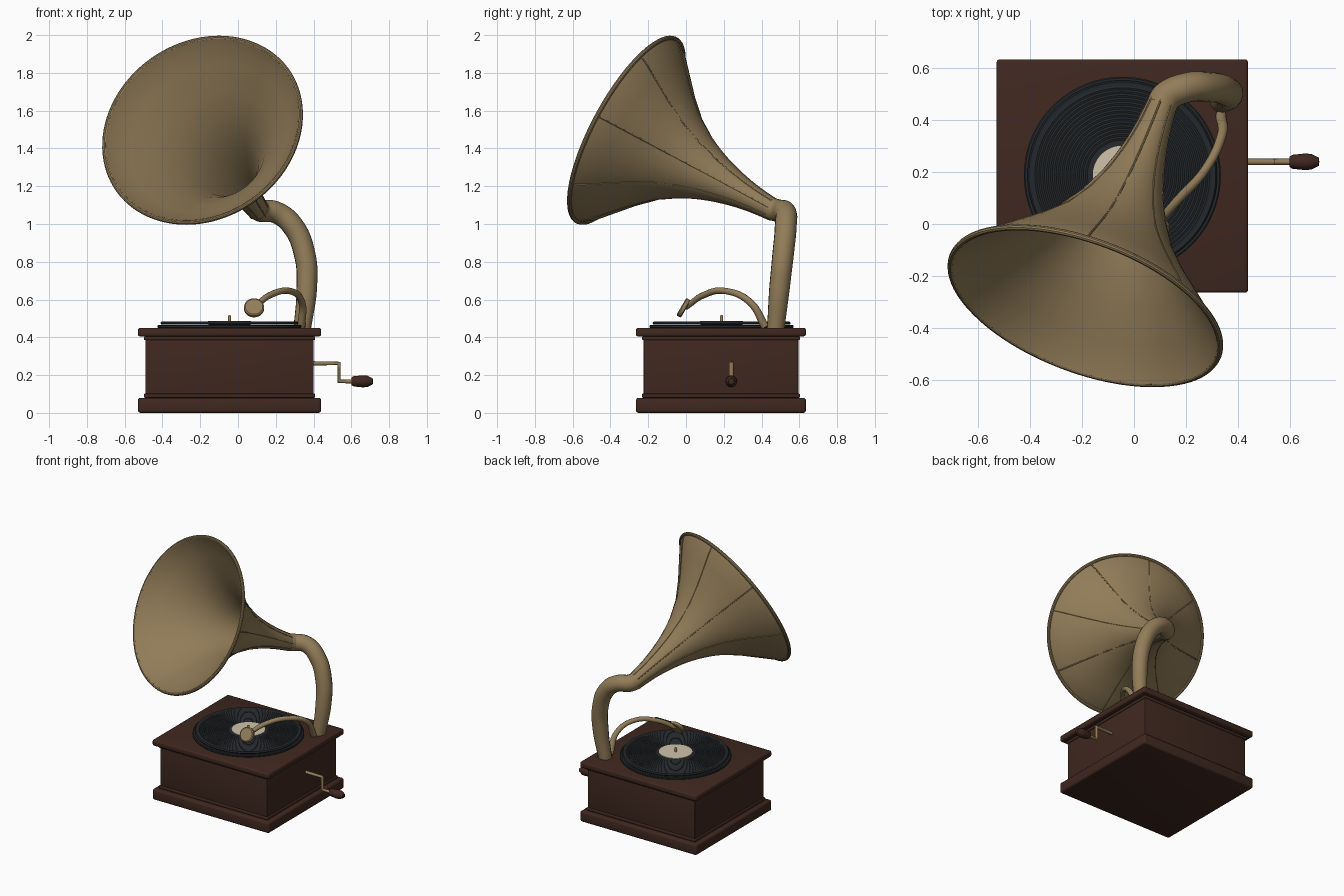
import bpy, bmesh, math
from mathutils import Vector

if "Cube" in bpy.data.objects:
    bpy.data.objects.remove(bpy.data.objects["Cube"])


def material(name, rgb):
    m = bpy.data.materials.new(name)
    m.diffuse_color = (*rgb, 1)
    m.use_nodes = True
    m.node_tree.nodes["Principled BSDF"].inputs["Base Color"].default_value = m.diffuse_color
    return m


BRASS = material("brass", (0.29, 0.205, 0.10))
WOOD = material("dark_wood", (0.05, 0.021, 0.014))
BLACK = material("black_disc", (0.018, 0.021, 0.024))
CREAM = material("cream", (0.62, 0.54, 0.40))


def smooth(ob, angle=35):
    bpy.ops.object.select_all(action='DESELECT')
    ob.select_set(True)
    bpy.context.view_layer.objects.active = ob
    bpy.ops.object.shade_smooth_by_angle(angle=math.radians(angle))


def finish(name, bm, mat):
    bmesh.ops.recalc_face_normals(bm, faces=bm.faces)
    me = bpy.data.meshes.new(name)
    bm.to_mesh(me)
    bm.free()
    me.materials.append(mat)
    ob = bpy.data.objects.new(name, me)
    bpy.context.collection.objects.link(ob)
    return ob


def box(name, lo, hi, mat, bevel=0.0):
    bm = bmesh.new()
    bmesh.ops.create_cube(bm, size=1)
    lo, hi = Vector(lo), Vector(hi)
    for v in bm.verts:
        v.co = (lo + hi) / 2 + v.co * (hi - lo)
    if bevel:
        bmesh.ops.bevel(bm, geom=bm.edges[:], offset=bevel, segments=3,
                        profile=0.5, affect='EDGES')
    ob = finish(name, bm, mat)
    smooth(ob)
    return ob


def lathe(name, profile, origin, axis, mat, seg=64, loop=False):
    """Spin (radius, height) points about an axis; loop joins last to first."""
    bm = bmesh.new()
    rings = []
    for r, h in profile:
        if r == 0:
            rings.append([bm.verts.new((0, 0, h))] * seg)
        else:
            rings.append([bm.verts.new((r * math.cos(2 * math.pi * i / seg),
                                        r * math.sin(2 * math.pi * i / seg), h))
                          for i in range(seg)])
    pairs = list(zip(rings, rings[1:])) + ([(rings[-1], rings[0])] if loop else [])
    for a, b in pairs:
        for i in range(seg):
            j = (i + 1) % seg
            bm.faces.new(list(dict.fromkeys((a[i], a[j], b[j], b[i]))))
    rot = Vector(axis).to_track_quat('Z', 'Y')
    for v in bm.verts:
        v.co = rot @ v.co + Vector(origin)
    ob = finish(name, bm, mat)
    smooth(ob)
    return ob


def tube(name, pts, radius, mat, radii=None, sides=4, kind='AUTO', res=10):
    cu = bpy.data.curves.new(name, 'CURVE')
    cu.dimensions = '3D'
    cu.bevel_depth = radius
    cu.bevel_resolution = sides
    cu.resolution_u = res
    cu.use_fill_caps = True
    sp = cu.splines.new('BEZIER')
    sp.bezier_points.add(len(pts) - 1)
    for i, (bp, p) in enumerate(zip(sp.bezier_points, pts)):
        bp.co = p
        bp.handle_left_type = bp.handle_right_type = kind
        bp.radius = radii[i] if radii else 1
    cu.materials.append(mat)
    ob = bpy.data.objects.new(name, cu)
    bpy.context.collection.objects.link(ob)
    bpy.ops.object.select_all(action='DESELECT')
    ob.select_set(True)
    bpy.context.view_layer.objects.active = ob
    bpy.ops.object.convert(target='MESH')
    ob = bpy.context.view_layer.objects.active
    smooth(ob)
    return ob


# cabinet: stacked slabs given as inset from the plinth, bottom, top, bevel
for name, inset, z0, z1, bev in (("plinth", 0, 0, 0.08, 0.014),
                                 ("lower_moulding", 0.032, 0.08, 0.102, 0.006),
                                 ("cabinet_body", 0.04, 0.07, 0.415, 0.004),
                                 ("upper_moulding", 0.032, 0.385, 0.405, 0.006),
                                 ("cabinet_lid", 0, 0.405, 0.45, 0.012)):
    box(name, (-0.53 + inset, -0.265 + inset, z0),
        (0.44 - inset, 0.635 - inset, z1), WOOD, bev)

# turntable, grooved record, label, spindle
DISC, UP = (-0.045, 0.188, 0), (0, 0, 1)
lathe("turntable", [(0, 0.448), (0.375, 0.448), (0.38, 0.453), (0.38, 0.462),
                    (0.375, 0.466), (0, 0.466)], DISC, UP, BLACK, 96)
grooves = [(0.135 + 0.0075 * i, 0.484 if i % 2 else 0.481) for i in range(29)]
lathe("record", [(0, 0.466), (0.362, 0.468), (0.366, 0.476), (0.36, 0.484)]
      + grooves[::-1] + [(0.125, 0.484), (0, 0.484)], DISC, UP, BLACK, 96)
lathe("record_label", [(0.114, 0.483), (0.114, 0.487), (0, 0.487)], DISC, UP, CREAM)
lathe("spindle", [(0.009, 0.48), (0.009, 0.51), (0.005, 0.517), (0, 0.518)],
      DISC, UP, BRASS, 16)

# horn: flared double wall, rolled rim, eight seams
throat, mouth = Vector((0.11, 0.47, 1.07)), Vector((-0.19, -0.322, 1.5))
axis = (mouth - throat).normalized()
flare = [(0.055, 0), (0.066, 0.12), (0.079, 0.2), (0.097, 0.28), (0.127, 0.38),
         (0.178, 0.5), (0.25, 0.62), (0.345, 0.73), (0.45, 0.835),
         (0.515, 0.9), (0.548, 0.945)]
inner = [(r - 0.01, h + 0.004) for r, h in reversed(flare)]
lathe("horn", flare + inner, throat, axis, BRASS, 96, True)
lathe("horn_rim", [(0.548 + 0.012 * math.cos(a * math.pi / 5),
                    0.942 + 0.012 * math.sin(a * math.pi / 5)) for a in range(10)],
      throat, axis, BRASS, 96, True)
side = Vector((-axis.y, axis.x, 0)).normalized()
rise = side.cross(axis).normalized()
if rise.z < 0:
    rise = -rise
for k in range(8):
    t = math.radians(36 + 45 * k)
    out = rise * math.cos(t) + side * math.sin(t)
    tube("horn_seam_%d" % (k + 1), [throat + axis * h + out * r for r, h in flare],
         0.004, BRASS, sides=1, res=3)

# elbow pipe carrying the horn
tube("horn_elbow", [(0.34, 0.475, 0.445), (0.364, 0.495, 0.66), (0.355, 0.513, 0.83),
                    (0.29, 0.528, 0.99), (0.2, 0.525, 1.062), (0.125, 0.49, 1.07),
                    throat + axis * 0.02],
     0.058, BRASS, [0.8, 0.94, 0.98, 1, 1, 1.03, 1.03], sides=6)

# tone arm and sound box
tube("tone_arm", [(0.335, 0.42, 0.455), (0.338, 0.34, 0.585), (0.275, 0.21, 0.645),
                  (0.167, 0.09, 0.622), (0.088, 0.0, 0.56)], 0.017, BRASS,
     [1.25, 1.1, 1, 1, 0.9])
lathe("sound_box", [(0, -0.014), (0.046, -0.014), (0.053, -0.009), (0.053, 0.009),
                    (0.046, 0.014), (0, 0.014)],
      (0.085, -0.013, 0.556), (0, -0.86, 0.5), BRASS, 40)

# winding crank and grip
tube("crank", [(0.38, 0.24, 0.262), (0.535, 0.24, 0.262), (0.535, 0.24, 0.167),
               (0.62, 0.24, 0.167)], 0.012, BRASS, kind='VECTOR', res=1)
lathe("crank_grip", [(0, 0), (0.02, 0), (0.027, 0.012), (0.032, 0.06),
                     (0.03, 0.085), (0.016, 0.113), (0, 0.115)],
      (0.6, 0.24, 0.167), (1, 0, 0), WOOD, 12)
